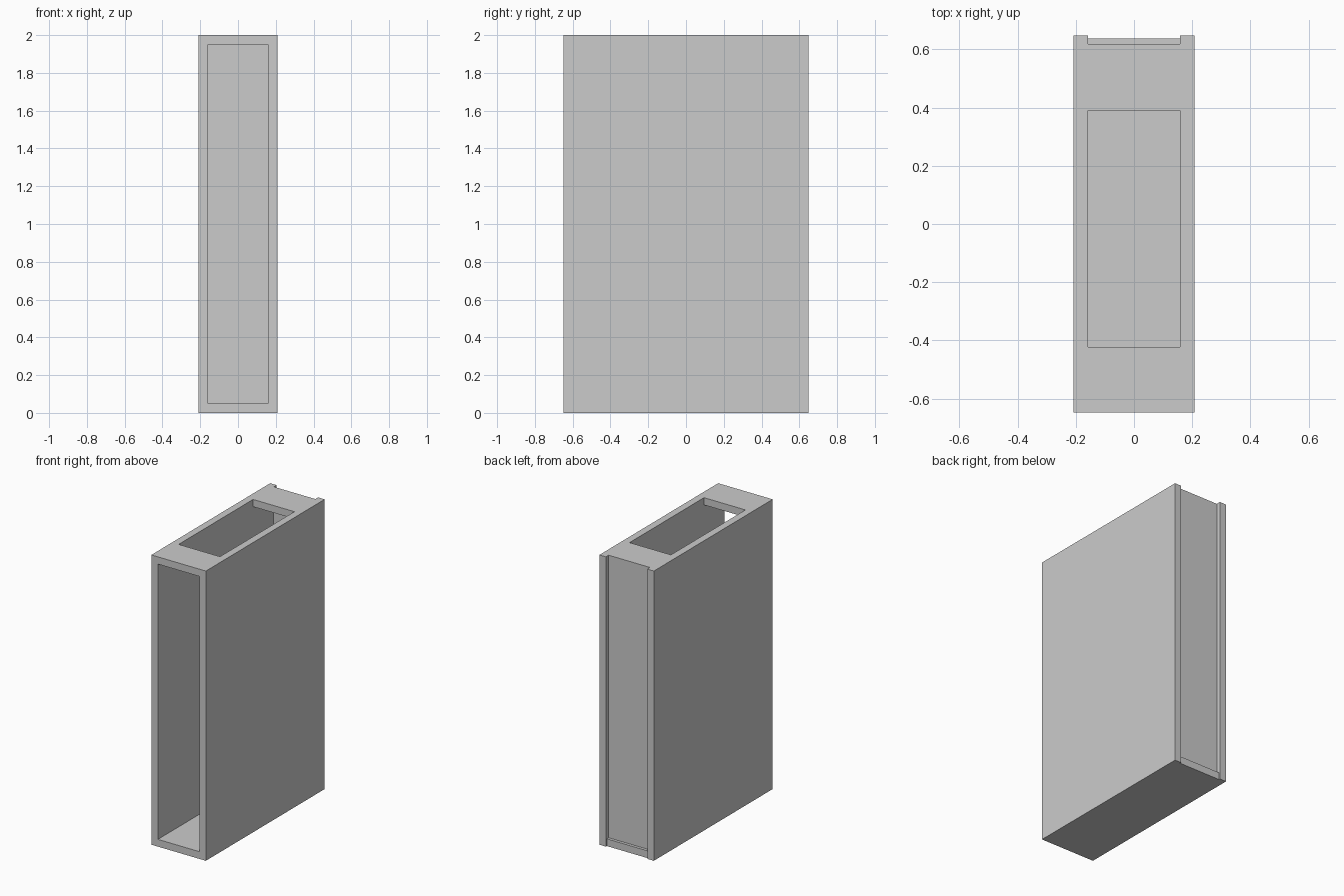
import bpy

if "Cube" in bpy.data.objects:
    bpy.data.objects.remove(bpy.data.objects["Cube"])

# One flat grey for the whole case
grey = bpy.data.materials.new("light_grey")
grey.diffuse_color = (0.6, 0.6, 0.6, 1)
grey.use_nodes = True
grey.node_tree.nodes["Principled BSDF"].inputs["Base Color"].default_value = grey.diffuse_color

HX, HY, H = 0.208, 0.648, 2.0   # half width, half depth, height
T = 0.05                        # wall thickness
IX = HX - T                     # inner half width


def box(name, x0, x1, y0, y1, z0, z1):
    bpy.ops.mesh.primitive_cube_add(
        size=1, location=((x0 + x1) / 2, (y0 + y1) / 2, (z0 + z1) / 2))
    ob = bpy.context.object
    ob.name = name
    ob.scale = (x1 - x0, y1 - y0, z1 - z0)
    bpy.ops.object.transform_apply(location=True, rotation=False, scale=True)
    ob.data.materials.append(grey)
    return ob


def cut(target, cutter):
    cutter.hide_render = True
    cutter.hide_viewport = True
    mod = target.modifiers.new("cut", 'BOOLEAN')
    mod.operation = 'DIFFERENCE'
    mod.solver = 'EXACT'
    mod.object = cutter


# Case body: a solid block that is hollowed out
case = box("case_body", -HX, HX, -HY, HY, 0, H)

# Open front and interior, running out through the back
cut(case, box("interior_cutter", -IX, IX, -HY - 0.1, HY + 0.1, T, H - T))
# Window in the top plate
cut(case, box("top_window_cutter", -IX, IX, -0.422, 0.39, H - 0.1, H + 0.1))
# Top plate stops short of the back, leaving a slot for the panel
cut(case, box("top_slot_cutter", -IX, IX, 0.612, HY + 0.1, H - 0.1, H + 0.1))
# Bottom plate is set in slightly at the back
cut(case, box("bottom_ledge_cutter", -IX, IX, 0.638, HY + 0.1, -0.1, T + 0.1))

# Back panel dropped in between the side walls
box("back_panel", -IX, IX, 0.612, 0.618, T, H)
